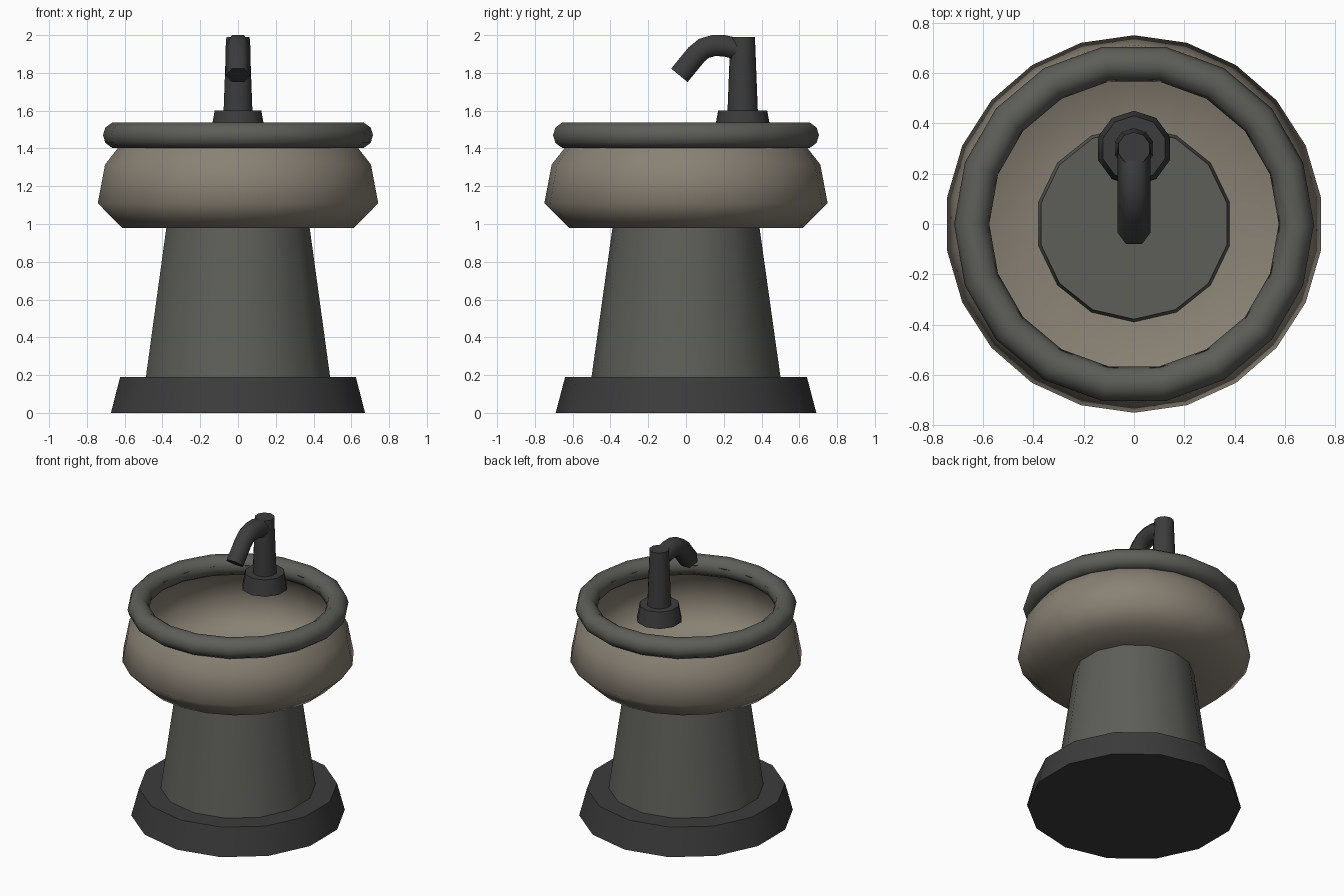
import bpy, bmesh, math
from mathutils import Vector

if "Cube" in bpy.data.objects:
    bpy.data.objects.remove(bpy.data.objects["Cube"])


def material(name, rgb):
    m = bpy.data.materials.new(name)
    m.diffuse_color = (*rgb, 1)
    m.use_nodes = True
    m.node_tree.nodes["Principled BSDF"].inputs["Base Color"].default_value = m.diffuse_color
    return m


STONE = material("beige_stone", (0.25, 0.22, 0.175))
GREY = material("grey_stone", (0.11, 0.11, 0.10))
DARK = material("dark_metal", (0.045, 0.045, 0.045))


def finish(obj, name, mat, angle):
    obj.name = name
    obj.data.materials.append(mat)
    bpy.ops.object.select_all(action='DESELECT')
    obj.select_set(True)
    bpy.context.view_layer.objects.active = obj
    bpy.ops.object.shade_smooth_by_angle(angle=math.radians(angle))


def skin(name, rings, mat, angle, caps=(True, True)):
    """Join equal rings of points into a tube, with optional end caps."""
    bm = bmesh.new()
    loops = [[bm.verts.new(p) for p in ring] for ring in rings]
    n = len(loops[0])
    for a, b in zip(loops, loops[1:]):
        for i in range(n):
            j = (i + 1) % n
            bm.faces.new((a[i], a[j], b[j], b[i]))
    if caps[0]:
        bm.faces.new(loops[0][::-1])
    if caps[1]:
        bm.faces.new(loops[-1])
    bm.normal_update()
    mesh = bpy.data.meshes.new(name)
    bm.to_mesh(mesh)
    bm.free()
    obj = bpy.data.objects.new(name, mesh)
    bpy.context.collection.objects.link(obj)
    finish(obj, name, mat, angle)


def lathe(name, profile, sides, mat, y=0, angle=50, caps=(True, True)):
    """Turn (radius, z) points around a vertical axis, first corner at +y."""
    turns = [math.pi / 2 + math.tau * i / sides for i in range(sides)]
    rings = [[(r * math.cos(t), y + r * math.sin(t), z) for t in turns]
             for r, z in profile]
    skin(name, rings, mat, angle, caps)


# Foot and pedestal; the pedestal top pokes through the basin floor
lathe("foot", [(0.69, 0), (0.64, 0.19)], 14, DARK)
lathe("pedestal", [(0.503, 0.17), (0.378, 1.06)], 14, GREY)

# Basin shell, open at the top
lathe("basin", [(0.30, 0.98), (0.62, 0.98), (0.75, 1.11), (0.711, 1.315),
                (0.648, 1.395), (0.58, 1.49)], 22, STONE, angle=60, caps=(True, False))

# Rounded rim
bpy.ops.mesh.primitive_torus_add(major_segments=18, minor_segments=10,
                                 major_radius=0.645, minor_radius=0.07,
                                 location=(0, 0, 1.47))
finish(bpy.context.object, "rim", GREY, 50)

# Tap flange and column
lathe("tap_flange", [(0.15, 1.49), (0.13, 1.60)], 10, DARK, y=0.30)
lathe("tap_column", [(0.081, 1.58), (0.065, 1.99)], 10, DARK, y=0.30)

# Six-sided spout swept along a path in the y-z plane
path = [Vector((0, y, z)) for y, z in
        [(0.30, 1.915), (0.25, 1.933), (0.20, 1.944), (0.145, 1.944),
         (0.095, 1.93), (0.055, 1.897), (-0.035, 1.787)]]
rings = []
for i, p in enumerate(path):
    d = (path[min(i + 1, len(path) - 1)] - path[max(i - 1, 0)]).normalized()
    side = Vector((1, 0, 0))
    up = side.cross(d)
    rings.append([p + 0.065 * (math.cos(t) * side + math.sin(t) * up)
                  for t in (math.tau * k / 6 for k in range(6))])
skin("spout", rings, DARK, 65)
